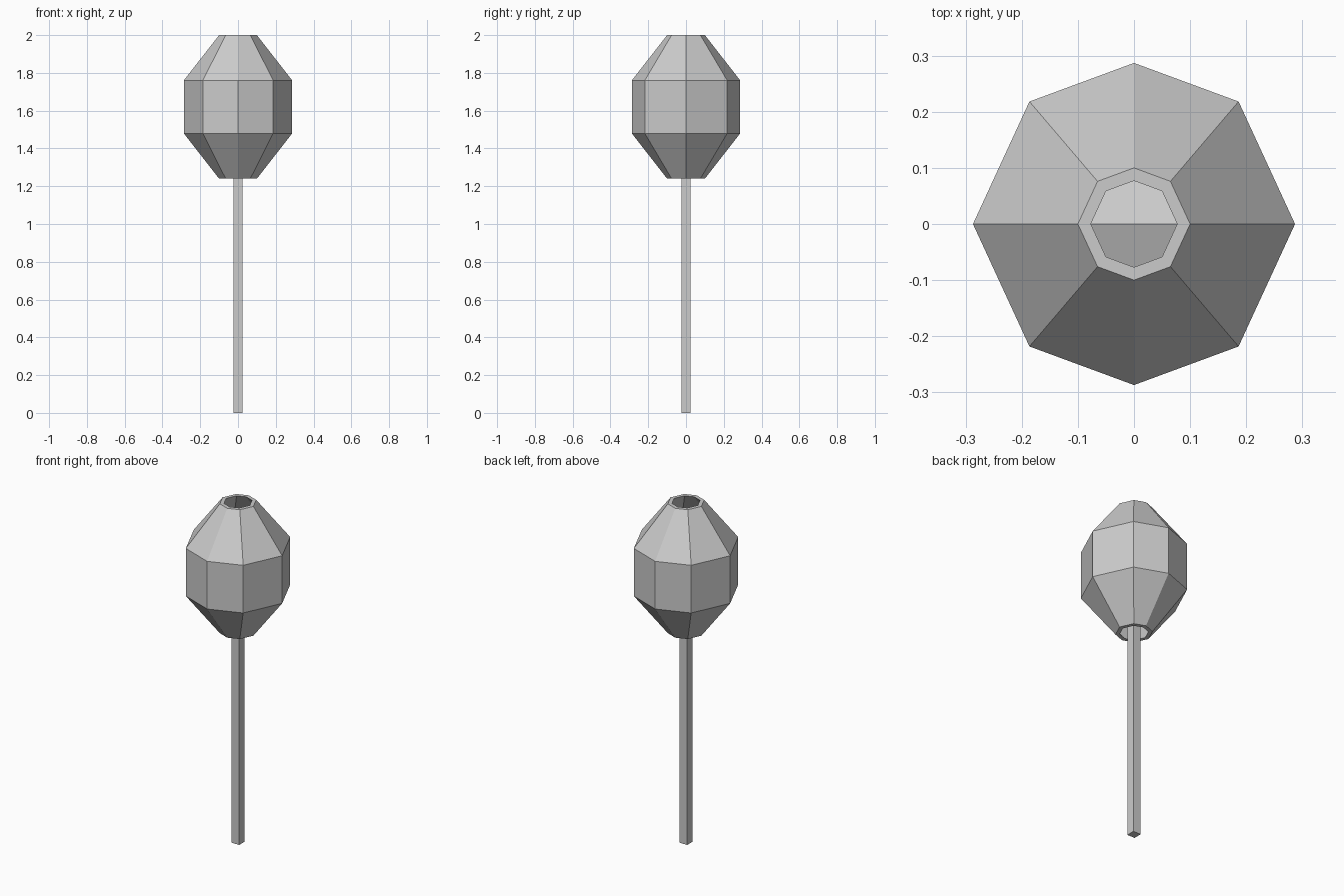
import bpy, bmesh
from math import radians, cos, sin, sqrt
from mathutils import Vector

if "Cube" in bpy.data.objects:
    bpy.data.objects.remove(bpy.data.objects["Cube"])

def new_object(name, bm):
    bmesh.ops.recalc_face_normals(bm, faces=bm.faces[:])
    mesh = bpy.data.meshes.new(name)
    bm.to_mesh(mesh)
    bm.free()
    ob = bpy.data.objects.new(name, mesh)
    bpy.context.collection.objects.link(ob)
    return ob

# Lantern shell: hollow eight-sided body, open at top and bottom.
# The closed profile runs up the outside and back down the inside.
angles = [0, 49.5, 90, 130.5, 180, 229.5, 270, 310.5]
profile = [(0.10, 1.24), (0.287, 1.48), (0.287, 1.76), (0.10, 2.0),
           (0.077, 2.0), (0.264, 1.76), (0.264, 1.48), (0.077, 1.24)]
bm = bmesh.new()
rings = [[bm.verts.new((r * cos(radians(a)), r * sin(radians(a)), z)) for a in angles]
         for r, z in profile]
for i, ring in enumerate(rings):
    nxt = rings[(i + 1) % len(rings)]
    for j in range(8):
        k = (j + 1) % 8
        bm.faces.new((ring[j], ring[k], nxt[k], nxt[j]))
new_object("lantern_shell", bm)

# Faceted ball inside the shell, with an edge along x on top
phi = (1 + sqrt(5)) / 2
bm = bmesh.new()
for s in (-1, 1):
    for t in (-phi, phi):
        for p in ((s, 0, t), (0, t, s), (t, s, 0)):
            bm.verts.new(Vector(p).normalized() * 0.2 + Vector((0, 0, 1.62)))
bmesh.ops.convex_hull(bm, input=bm.verts[:])
new_object("inner_ball", bm)

# Square pole, reaching up into the shell to the ball
top = 1.46
bm = bmesh.new()
bmesh.ops.create_cube(bm, size=1)
bmesh.ops.scale(bm, vec=(0.05, 0.05, top), verts=bm.verts[:])
bmesh.ops.translate(bm, vec=(0, 0, top / 2), verts=bm.verts[:])
new_object("pole", bm)
